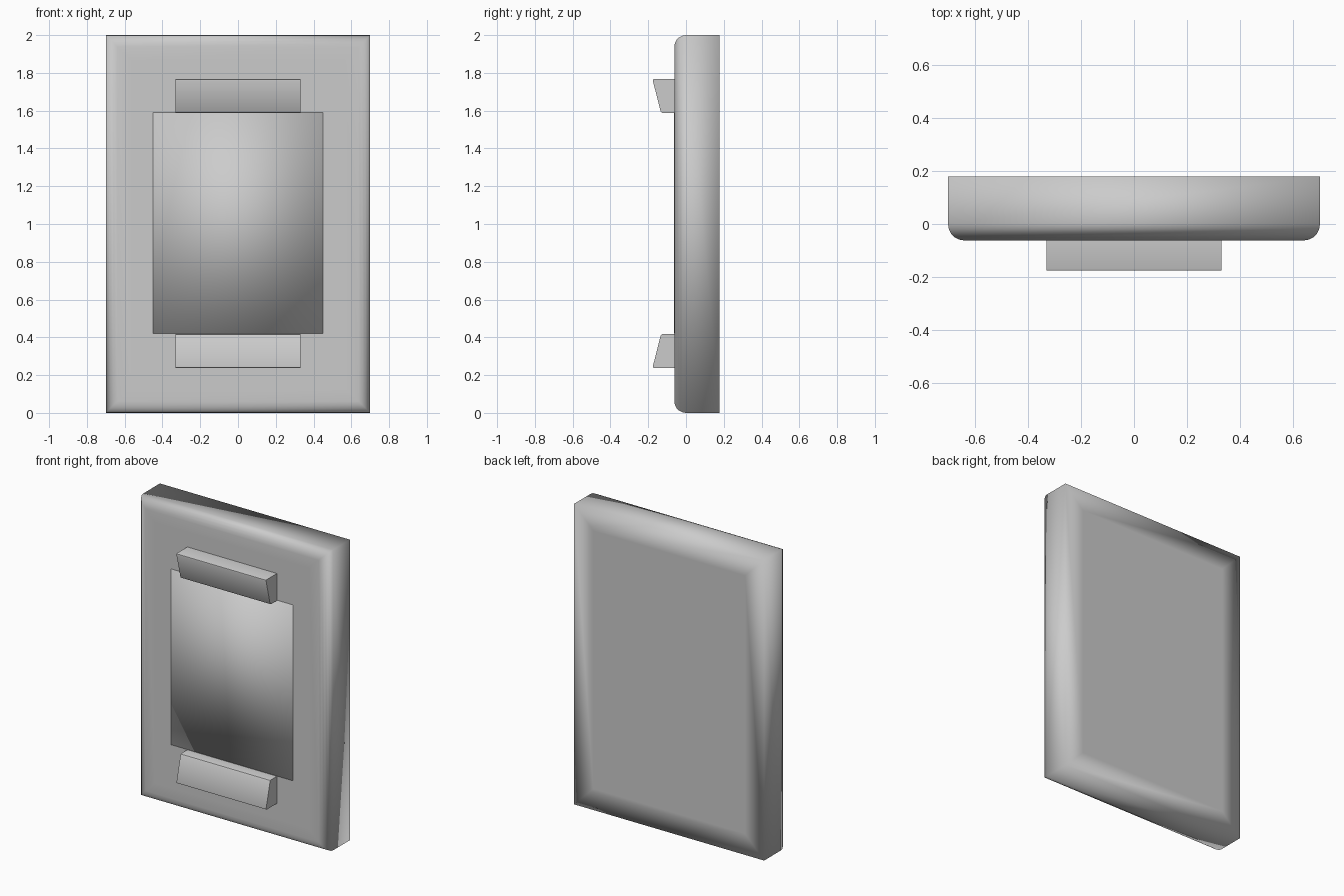
import bpy, bmesh

if "Cube" in bpy.data.objects:
    bpy.data.objects.remove(bpy.data.objects["Cube"])

FRONT, BACK = -0.062, 0.178
HALF_W, HEIGHT = 0.70, 2.0


def finish(bm, name):
    bmesh.ops.recalc_face_normals(bm, faces=bm.faces[:])
    mesh = bpy.data.meshes.new(name)
    bm.to_mesh(mesh)
    bm.free()
    obj = bpy.data.objects.new(name, mesh)
    bpy.context.collection.objects.link(obj)
    for p in mesh.polygons:
        p.use_smooth = True
    return obj


def box(x, y0, y1, z0, z1):
    bm = bmesh.new()
    bmesh.ops.create_cube(bm, size=1)
    for v in bm.verts:
        v.co = (x if v.co.x > 0 else -x,
                y1 if v.co.y > 0 else y0,
                z1 if v.co.z > 0 else z0)
    return bm


def front_edges(bm, y):
    return [e for e in bm.edges if all(abs(v.co.y - y) < 1e-5 for v in e.verts)]


# Backplate: rounded front rim, square back rim with soft shading
bm = box(HALF_W, FRONT, BACK, 0, HEIGHT)
bmesh.ops.bevel(bm, geom=front_edges(bm, FRONT), offset=0.062, segments=5,
                profile=0.5, affect='EDGES')
for y, inset in ((BACK, 0.2), (FRONT, 0.1)):
    faces = [f for f in bm.faces if all(abs(v.co.y - y) < 1e-4 for v in f.verts)]
    bmesh.ops.inset_region(bm, faces=faces, thickness=inset)
finish(bm, "backplate")

# Flush centre panel between the two clips
finish(box(0.45, FRONT - 0.001, FRONT + 0.01, 0.42, 1.59), "centre_panel")


# Flared clips, the upper one mirrored about mid height
def clip(name, flip):
    profile = [(FRONT + 0.01, 0.237), (-0.178, 0.237), (-0.132, 0.418), (FRONT + 0.01, 0.418)]
    bm = bmesh.new()
    verts = [bm.verts.new((-0.33, y, 2.005 - z if flip else z)) for y, z in profile]
    face = bm.faces.new(verts)
    new = bmesh.ops.extrude_face_region(bm, geom=[face])["geom"]
    bmesh.ops.translate(bm, vec=(0.66, 0, 0),
                        verts=[v for v in new if isinstance(v, bmesh.types.BMVert)])
    # soften the two long outer edges
    long_edges = [e for e in bm.edges if abs(e.verts[0].co.x - e.verts[1].co.x) > 0.5
                  and e.verts[0].co.y < -0.1]
    bmesh.ops.bevel(bm, geom=long_edges, offset=0.01, segments=2, profile=0.5,
                    affect='EDGES')
    obj = finish(bm, name)
    bpy.ops.object.select_all(action='DESELECT')
    bpy.context.view_layer.objects.active = obj
    obj.select_set(True)
    bpy.ops.object.shade_smooth_by_angle()


clip("lower_clip", False)
clip("upper_clip", True)
